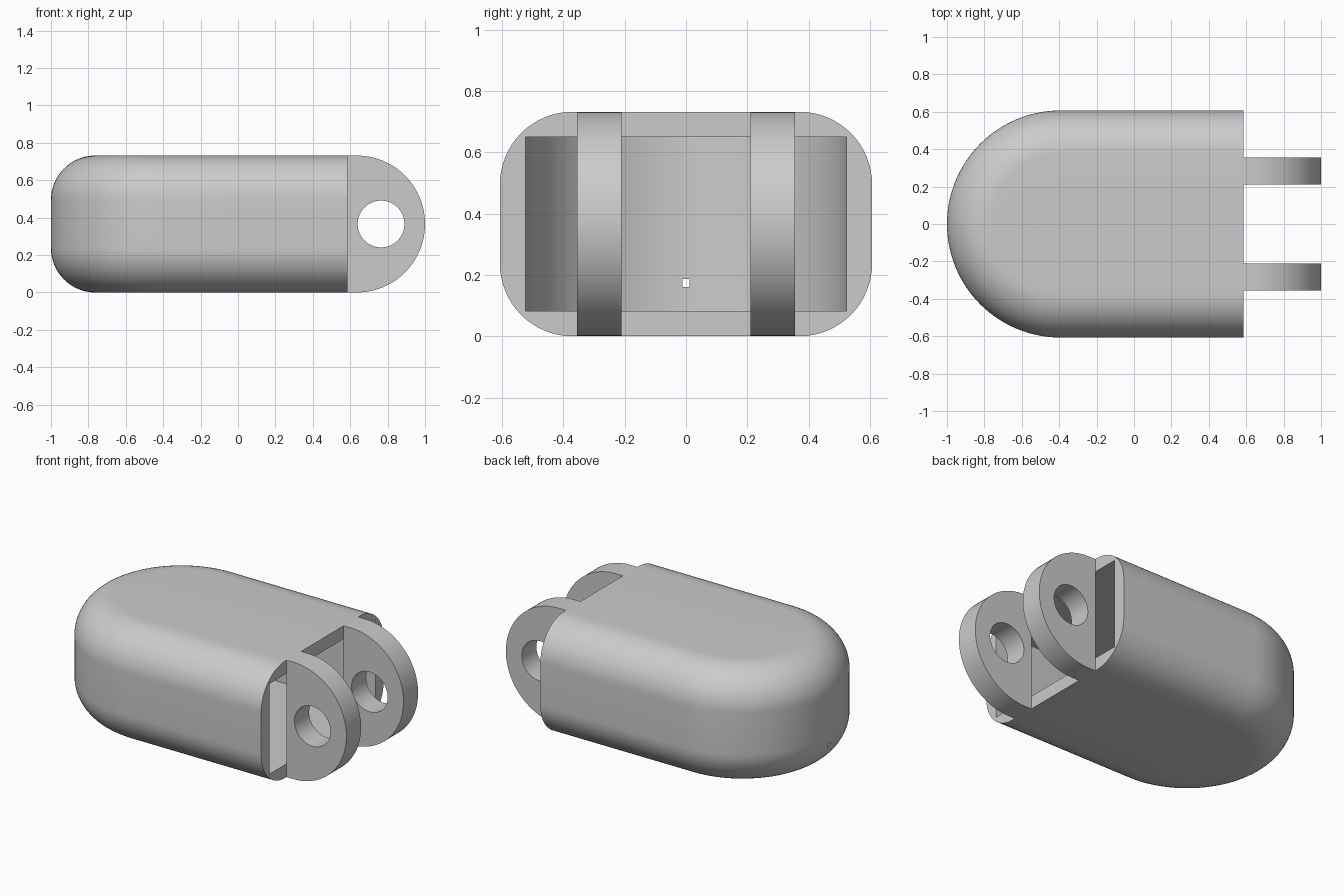
import bpy, bmesh
from math import sin, cos, pi, radians

if "Cube" in bpy.data.objects:
    bpy.data.objects.remove(bpy.data.objects["Cube"], do_unlink=True)

HEIGHT, OPEN_X, ARC_X = 0.732, 0.585, -0.393
HALF_W, FILLET, WALL = 0.607, 0.237, 0.083

grey = bpy.data.materials.new("plain grey")
grey.use_nodes = True
grey.diffuse_color = (0.6, 0.6, 0.6, 1)
grey.node_tree.nodes["Principled BSDF"].inputs["Base Color"].default_value = (0.6, 0.6, 0.6, 1)


def loft(name, rings):
    """Closed solid through a stack of matching rings."""
    bm = bmesh.new()
    loops = [[bm.verts.new(p) for p in ring] for ring in rings]
    bm.faces.new(loops[0])
    bm.faces.new(loops[-1])
    n = len(loops[0])
    for a, b in zip(loops, loops[1:]):
        for i in range(n):
            j = (i + 1) % n
            bm.faces.new((a[i], a[j], b[j], b[i]))
    bmesh.ops.recalc_face_normals(bm, faces=bm.faces)
    mesh = bpy.data.meshes.new(name)
    bm.to_mesh(mesh)
    bm.free()
    mesh.materials.append(grey)
    obj = bpy.data.objects.new(name, mesh)
    bpy.context.collection.objects.link(obj)
    return obj


def arch(half_w, z, end_x, steps=64):
    """Outline with a round end towards -x and a square end at end_x."""
    arc = [pi / 2 + pi * i / steps for i in range(steps + 1)]
    return ([(end_x, half_w, z)]
            + [(ARC_X + half_w * cos(a), half_w * sin(a), z) for a in arc]
            + [(end_x, -half_w, z)])


def cut(obj, cutter):
    """Subtract the cutter, then remove it."""
    cutter.hide_render = True
    mod = obj.modifiers.new("cut", 'BOOLEAN')
    mod.operation, mod.solver, mod.object = 'DIFFERENCE', 'EXACT', cutter
    bpy.context.view_layer.update()
    result = bpy.data.meshes.new_from_object(obj.evaluated_get(bpy.context.evaluated_depsgraph_get()))
    obj.modifiers.clear()
    obj.data = result
    bpy.data.objects.remove(cutter, do_unlink=True)


def disc(cx, radius, y, steps=96):
    return [(cx + radius * cos(2 * pi * i / steps), y, HEIGHT / 2 + radius * sin(2 * pi * i / steps))
            for i in range(steps)]


# Rounded hollow body
quarter = [pi / 2 * i / 16 for i in range(17)]
lower = [(HALF_W - FILLET * (1 - sin(a)), FILLET * (1 - cos(a))) for a in quarter]
upper = [(w, HEIGHT - z) for w, z in reversed(lower)]
body = loft("body_shell", [arch(w, z, OPEN_X) for w, z in lower + upper])
cut(body, loft("cavity_cutter", [arch(HALF_W - WALL, z, OPEN_X + 0.2) for z in (WALL, HEIGHT - WALL)]))

# Tiny vent in the round end
cut(body, loft("vent_cutter", [[(x, y, z) for x, y in
                                ((-1.1, -0.012), (-0.8, -0.012), (-0.8, 0.012), (-1.1, 0.012))]
                               for z in (0.16, 0.187)]))


# Pair of hinge lugs with pin holes
def lug_outline(y):
    r = HEIGHT / 2
    arc = [-pi / 2 + pi * i / 48 for i in range(49)]
    return ([(OPEN_X, y, 0)] + [(1 - r + r * cos(a), y, r + r * sin(a)) for a in arc]
            + [(OPEN_X, y, HEIGHT)])


parts = [body]
for side, inner, outer in (("left", 0.21, 0.355), ("right", -0.355, -0.21)):
    lug = loft("hinge_lug_" + side, [lug_outline(inner), lug_outline(outer)])
    cut(lug, loft("pin_cutter", [disc(0.765, 0.125, inner - 0.1), disc(0.765, 0.125, outer + 0.1)]))
    parts.append(lug)

bpy.ops.object.select_all(action='DESELECT')
for part in parts:
    part.select_set(True)
bpy.context.view_layer.objects.active = body
bpy.ops.object.shade_smooth_by_angle(angle=radians(30))
